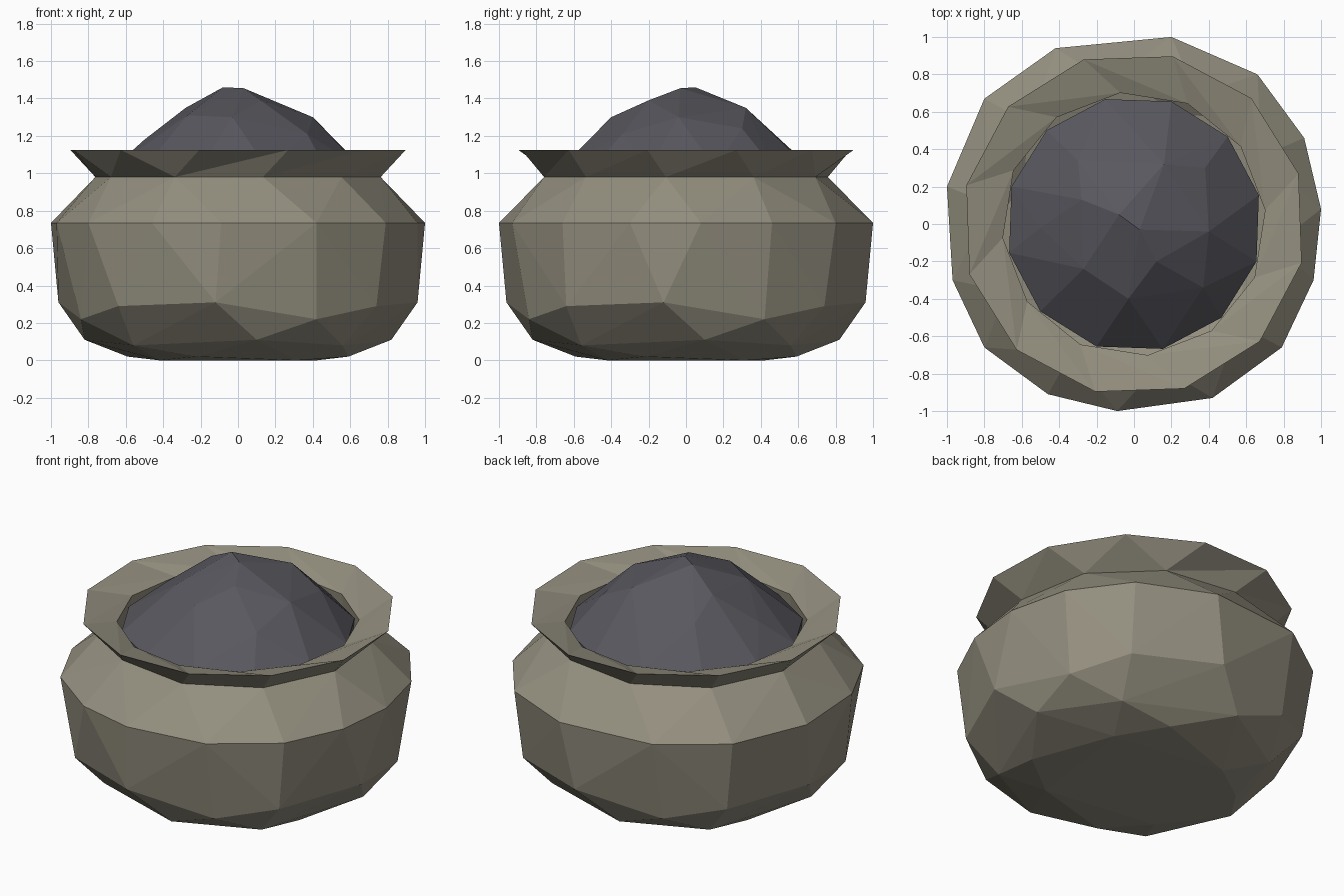
import bpy
import bmesh
from math import sin, cos, radians

default_cube = bpy.data.objects.get("Cube")
if default_cube:
    bpy.data.objects.remove(default_cube)


def make_material(name, rgb):
    material = bpy.data.materials.new(name)
    material.use_nodes = True
    color = (*rgb, 1.0)
    material.diffuse_color = color
    shader = material.node_tree.nodes["Principled BSDF"]
    shader.inputs["Base Color"].default_value = color
    shader.inputs["Roughness"].default_value = 0.9
    return material


def make_object(name, bm, material):
    mesh = bpy.data.meshes.new(name)
    bm.to_mesh(mesh)
    bm.free()
    mesh.materials.append(material)
    obj = bpy.data.objects.new(name, mesh)
    bpy.context.collection.objects.link(obj)
    return obj


def ring(count, radius, phase, z):
    """Regular polygon of points, phase in degrees, counter-clockwise."""
    angles = [radians(phase + 360 * i / count) for i in range(count)]
    return [(radius * cos(a), radius * sin(a), z) for a in angles]


def quarter_turns(points):
    """Repeat points around the upright axis in four quarter turns."""
    result = []
    for x, y, z in points:
        for _ in range(4):
            result.append((x, y, z))
            x, y = -y, x
    return result


def hull(points):
    """Faceted convex shell around a cloud of points."""
    bm = bmesh.new()
    for p in points:
        bm.verts.new(p)
    bmesh.ops.convex_hull(bm, input=bm.verts[:])
    loose = [v for v in bm.verts if not v.link_faces]
    bmesh.ops.delete(bm, geom=loose, context='VERTS')
    bmesh.ops.recalc_face_normals(bm, faces=bm.faces[:])
    return bm


def zip_rings(bm, lower, upper):
    """Join two rings of any vertex count with a band of triangles."""
    i = j = 0
    n, m = len(lower), len(upper)
    while i < n or j < m:
        a, b = lower[i % n], upper[j % m]
        if j >= m or (i < n and (i + 0.5) / n <= (j + 0.5) / m):
            i += 1
            bm.faces.new((a, lower[i % n], b))
        else:
            j += 1
            bm.faces.new((a, upper[j % m], b))


clay = make_material("grey_beige_clay", (0.295, 0.275, 0.212))
filling = make_material("dark_slate", (0.098, 0.096, 0.113))

# Pot body: neck, widest belly line and rough hewn underside
NECK_Z, BELLY_Z = 0.98, 0.735
neck = ring(10, 0.77, -116, NECK_Z)
belly = [(0.2, 1), (0.66, 0.8), (0.91, 0.46), (1, 0.08), (0.96, -0.3),
         (0.79, -0.66), (0.42, -0.93), (-0.09, -1), (-0.46, -0.91),
         (-0.8, -0.66), (-0.97, -0.3), (-1, 0.2), (-0.8, 0.67), (-0.42, 0.94)]
underside = quarter_turns([
    (-0.12, -0.96, 0.31), (0.42, -0.84, 0.22), (0.74, -0.64, 0.29),
    (0.1, -0.82, 0.11), (0.56, -0.56, 0.08),
    (-0.22, -0.59, 0.02), (0.32, -0.42, 0)])
bm = hull(neck + [(x, y, BELLY_Z) for x, y in belly] + underside)
cap = [f for f in bm.faces if all(v.co.z > NECK_Z - 0.01 for v in f.verts)]
bmesh.ops.delete(bm, geom=cap, context='FACES')
make_object("pot_body", bm, clay)

# Flared rim: neck, outer edge, sunken lip and inner wall
bm = bmesh.new()
profile = [neck, ring(12, 0.92, -103, 1.125),
           ring(12, 0.705, -114, 1.06), ring(12, 0.72, -114, 0.9)]
loops = [[bm.verts.new(p) for p in points] for points in profile]
for below, above in zip(loops, loops[1:]):
    zip_rings(bm, below, above)
make_object("pot_rim", bm, clay)

# Heaped contents
crown = [(-0.08, 0.05, 1.46), (0.03, -0.03, 1.455), (0.12, -0.2, 1.39),
         (0.4, -0.04, 1.3), (0.16, 0.32, 1.35), (-0.28, 0.13, 1.35),
         (-0.27, -0.24, 1.31), (-0.03, -0.4, 1.3), (-0.3, 0.34, 1.25),
         (0.38, 0.3, 1.24), (0.37, -0.34, 1.21), (-0.5, -0.02, 1.18)]
base = ring(12, 0.685, -107, 1.03) + ring(12, 0.68, -107, 0.9)
make_object("heaped_contents", hull(crown + base), filling)
